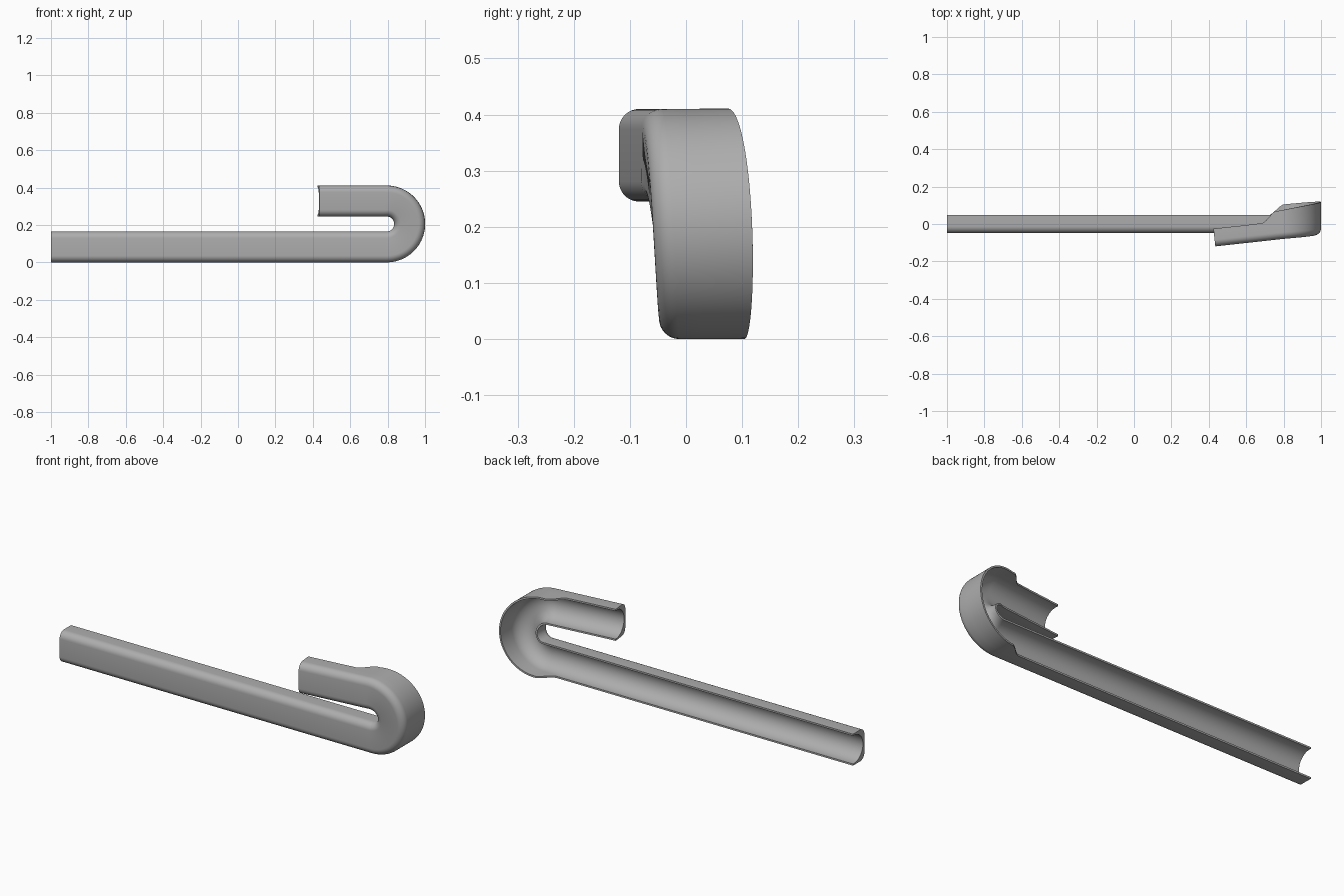
import bpy, bmesh
from math import sin, cos, pi, radians
from mathutils import Vector

cube = bpy.data.objects.get("Cube")
if cube:
    bpy.data.objects.remove(cube)

HALF = 0.0825          # half the channel width
DEPTH = 0.095          # wall height on the straight runs
CORNER = 0.036         # outer corner radius
WALL = 0.009           # rim thickness
BEND_X, BEND_Z, BEND_R = 0.795, 0.205, 0.1225
SLOPE = 0.11           # sideways drift of the upper run


def smoothstep(t):
    t = max(0.0, min(1.0, t))
    return t * t * (3 - 2 * t)


def section(height):
    """Channel outline as (u away from bend centre, v from front to back)."""
    pts = [(HALF, height), (HALF, DEPTH * 0.8)]
    for sign, start in ((1, 0), (-1, 90)):
        for i in range(9):
            a = radians(start + i * 90 / 8)
            pts.append((sign * (HALF - CORNER) + CORNER * cos(a),
                        CORNER - CORNER * sin(a)))
    pts += [(-HALF, DEPTH * 0.8), (-HALF, DEPTH), (WALL - HALF, DEPTH)]
    r = HALF - WALL
    for i in range(25):
        a = pi - pi * i / 24
        pts.append((r * cos(a), 0.086 - r * sin(a)))
    pts.append((r, height))
    return pts


# Stations along the path: centre, outward direction, outer wall height
stations = []
down, up = Vector((0, 0, -1)), Vector((0, 0, 1))
low_z, high_z = BEND_Z - BEND_R, BEND_Z + BEND_R
for x in [-1.0, 0.0, 0.6] + [0.72 + 0.0075 * i for i in range(10)]:
    h = DEPTH + 0.057 * smoothstep((x - 0.715) / 0.09)
    stations.append((Vector((x, -0.048, low_z)), down, h))
for i in range(49):
    t = i / 48
    a = pi * t
    out = Vector((sin(a), 0, -cos(a)))
    c = Vector((BEND_X, -0.048 - 0.032 * t ** 1.5, BEND_Z)) + out * BEND_R
    stations.append((c, out, 0.152 + 0.025 * sin(a)))
for x in [0.78 - 0.0075 * i for i in range(12)] + [0.6, 0.435]:
    h = DEPTH + 0.057 * smoothstep((x - 0.69) / 0.09)
    stations.append((Vector((x, -0.08 - SLOPE * (BEND_X - x), high_z)), up, h))

# Hooked channel: loft the section through the stations
bm = bmesh.new()
rings = []
for k, (c, out, h) in enumerate(stations):
    before = stations[max(k - 1, 0)][0]
    after = stations[min(k + 1, len(stations) - 1)][0]
    back = out.cross((after - before).normalized()).normalized()
    if back.y < 0:
        back.negate()
    rings.append([bm.verts.new(c + out * u + back * v) for u, v in section(h)])
for a, b in zip(rings, rings[1:]):
    for i in range(len(a)):
        j = (i + 1) % len(a)
        bm.faces.new((a[i], a[j], b[j], b[i]))
bm.faces.new(rings[0])
bm.faces.new(rings[-1])
bmesh.ops.recalc_face_normals(bm, faces=bm.faces[:])
mesh = bpy.data.meshes.new("hooked_channel")
bm.to_mesh(mesh)
bm.free()
channel = bpy.data.objects.new("hooked_channel", mesh)
bpy.context.collection.objects.link(channel)

# Plain grey finish
grey = bpy.data.materials.new("plain grey")
grey.use_nodes = True
colour = (0.42, 0.42, 0.42, 1)
grey.diffuse_color = colour
grey.node_tree.nodes["Principled BSDF"].inputs["Base Color"].default_value = colour
mesh.materials.append(grey)

bpy.ops.object.select_all(action='DESELECT')
channel.select_set(True)
bpy.context.view_layer.objects.active = channel
bpy.ops.object.shade_smooth_by_angle(angle=radians(35))
